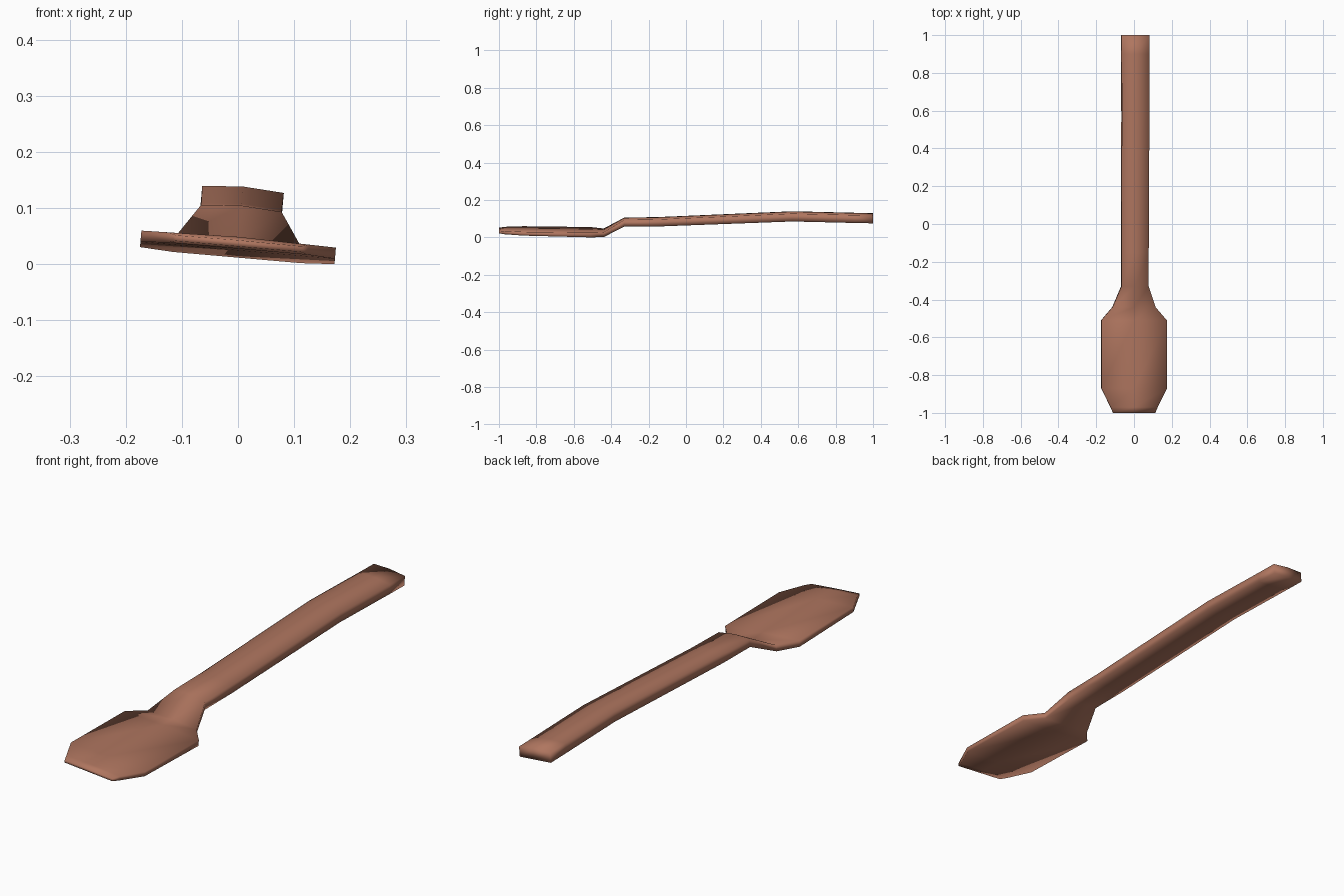
import bpy, bmesh, math
from mathutils import Matrix

cube = bpy.data.objects.get("Cube")
if cube:
    bpy.data.objects.remove(cube, do_unlink=True)

wood = bpy.data.materials.new("reddish_brown_wood")
COLOR = (0.43, 0.18, 0.115, 1)
wood.diffuse_color = COLOR
wood.use_nodes = True
wood.node_tree.nodes["Principled BSDF"].inputs["Base Color"].default_value = COLOR

# Sections along the length: y, half width, middle height, edge thickness, crown
SECTIONS = [
    (-1.00, 0.112, 0.040, 0.010, 0.001),   # blade tip
    (-0.97, 0.125, 0.040, 0.018, 0.003),
    (-0.87, 0.174, 0.038, 0.020, 0.004),   # blade body
    (-0.51, 0.174, 0.031, 0.025, 0.004),
    (-0.44, 0.114, 0.028, 0.026, 0.003),   # neck
    (-0.33, 0.072, 0.085, 0.036, 0.005),
    (-0.15, 0.072, 0.087, 0.038, 0.005),   # handle
    (0.57, 0.073, 0.116, 0.042, 0.005),
    (0.90, 0.073, 0.108, 0.042, 0.005),
    (1.00, 0.073, 0.106, 0.042, 0.005),
]


def ring(bm, y, half, mid, thick, crown):
    """One six-sided section with a gently crowned top."""
    top, low = mid + thick / 2, mid - thick / 2
    points = [(-half, top), (0, top + crown), (half, top),
              (half, low), (0, low), (-half, low)]
    return [bm.verts.new((x, y, z)) for x, z in points]


# Paddle lofted through its sections
bm = bmesh.new()
rings = [ring(bm, *s) for s in SECTIONS]
for a, b in zip(rings, rings[1:]):
    for i in range(6):
        j = (i + 1) % 6
        bm.faces.new((a[i], a[j], b[j], b[i]))
for end in (rings[0], rings[-1]):
    bm.faces.new((end[0], end[1], end[4], end[5]))
    bm.faces.new((end[1], end[2], end[3], end[4]))

# Slight sideways lean, then rest it on the floor
bmesh.ops.transform(bm, matrix=Matrix.Rotation(math.radians(5), 4, "Y"), verts=bm.verts)
lowest = min(v.co.z for v in bm.verts)
bmesh.ops.translate(bm, vec=(-0.003, 0, -lowest), verts=bm.verts)
bmesh.ops.recalc_face_normals(bm, faces=bm.faces)
for f in bm.faces:
    f.smooth = True

mesh = bpy.data.meshes.new("paddle")
bm.to_mesh(mesh)
bm.free()
mesh.materials.append(wood)
bpy.context.collection.objects.link(bpy.data.objects.new("paddle", mesh))
